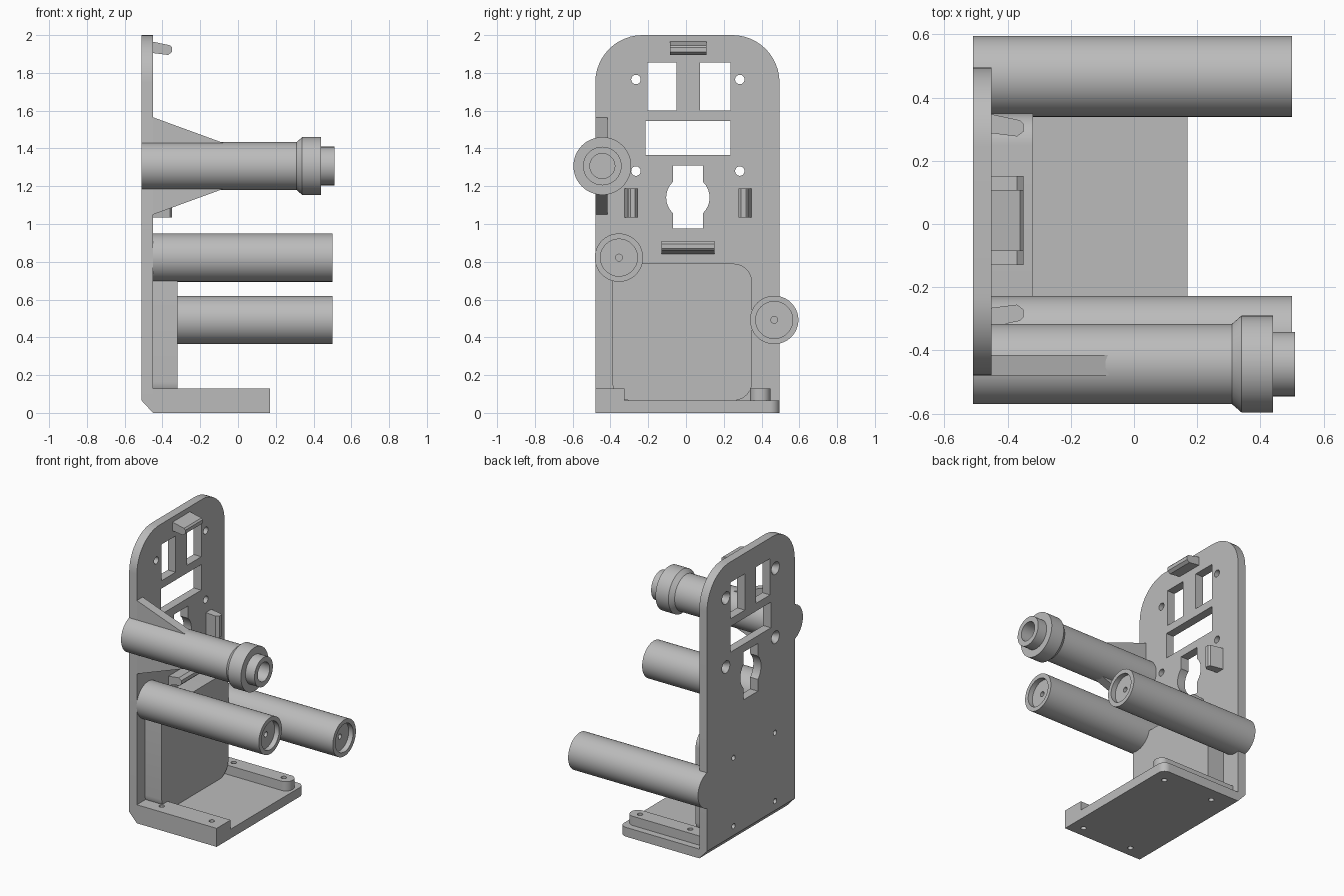
import bpy, bmesh
from math import pi, cos, sin
from mathutils import Vector

if "Cube" in bpy.data.objects:
    bpy.data.objects.remove(bpy.data.objects["Cube"], do_unlink=True)

grey = bpy.data.materials.new("light_grey")
grey.use_nodes = True
grey.diffuse_color = (0.5, 0.5, 0.5, 1)
grey.node_tree.nodes["Principled BSDF"].inputs["Base Color"].default_value = (0.5, 0.5, 0.5, 1)


def finish(name, bm):
    bmesh.ops.recalc_face_normals(bm, faces=bm.faces)
    mesh = bpy.data.meshes.new(name)
    bm.to_mesh(mesh)
    bm.free()
    mesh.materials.append(grey)
    ob = bpy.data.objects.new(name, mesh)
    bpy.context.collection.objects.link(ob)
    return ob


def place(axis, u, v, w):
    return {"x": (w, u, v), "y": (u, w, v), "z": (u, v, w)}[axis]


def prism(name, axis, pts, lo, hi):
    """Extrude a 2D outline along an axis."""
    bm = bmesh.new()
    face = bm.faces.new([bm.verts.new(place(axis, u, v, lo)) for u, v in pts])
    ext = bmesh.ops.extrude_face_region(bm, geom=[face])
    move = Vector(place(axis, 0, 0, hi - lo))
    bmesh.ops.translate(bm, vec=move, verts=[g for g in ext["geom"] if isinstance(g, bmesh.types.BMVert)])
    return finish(name, bm)


def rect(u0, u1, v0, v1, radii=(0, 0, 0, 0), steps=12):
    """Rectangle outline; radii run counter-clockwise from the low corner."""
    corners = [(u0, v0, 1, 1), (u1, v0, -1, 1), (u1, v1, -1, -1), (u0, v1, 1, -1)]
    pts = []
    for i, ((u, v, su, sv), r) in enumerate(zip(corners, radii)):
        if r == 0:
            pts.append((u, v))
            continue
        for k in range(steps + 1):
            a = pi + i * pi / 2 + k * pi / 2 / steps
            pts.append((u + su * r + r * cos(a), v + sv * r + r * sin(a)))
    return pts


def lathe(name, profile, y, z, steps=64):
    """Spin (x, radius) points around a line along x."""
    bm = bmesh.new()
    vs = [bm.verts.new((x, y, z + r)) for x, r in profile]
    es = [bm.edges.new(p) for p in zip(vs, vs[1:])]
    bmesh.ops.spin(bm, geom=vs + es, cent=(0, y, z), axis=(1, 0, 0), angle=2 * pi, steps=steps)
    bmesh.ops.remove_doubles(bm, verts=bm.verts, dist=0.0001)
    return finish(name, bm)


def disc(u, v, r, steps=32):
    return [(u + r * cos(2 * pi * k / steps), v + r * sin(2 * pi * k / steps)) for k in range(steps)]


def cut(ob, cutter):
    mod = ob.modifiers.new("cut", "BOOLEAN")
    mod.operation, mod.solver, mod.object = "DIFFERENCE", "EXACT", cutter
    bpy.context.view_layer.objects.active = ob
    bpy.ops.object.modifier_apply(modifier=mod.name)
    bpy.data.objects.remove(cutter, do_unlink=True)


def smooth(ob):
    bpy.ops.object.select_all(action="DESELECT")
    ob.select_set(True)
    bpy.context.view_layer.objects.active = ob
    bpy.ops.object.shade_smooth_by_angle(angle=0.5)


BACK, FACE = -0.51, -0.45     # thickness of the upright plate
Y0, Y1 = -0.48, 0.495         # width of plate and base

# Upright plate with round top corners
plate = prism("back_plate", "x", rect(Y0, Y1, 0.065, 2, (0, 0, 0.25, 0.25)), BACK, FACE)
windows = [(-0.205, -0.05, 1.6, 1.855), (0.075, 0.235, 1.6, 1.855),
           (-0.215, 0.235, 1.365, 1.545), (-0.07, 0.09, 0.975, 1.31)]
for w in windows:
    cut(plate, prism("window_cutter", "x", rect(*w), -0.6, -0.4))
cut(plate, prism("keyhole_cutter", "x", disc(0.01, 1.14, 0.115), -0.6, -0.4))

# Countersunk screw holes
for y in (-0.265, 0.285):
    for z in (1.28, 1.765):
        cut(plate, lathe("screw_cutter", [(-0.52, 0), (-0.52, 0.05), (-0.48, 0.025),
                                          (-0.4, 0.025), (-0.4, 0)], y, z, 32))
# Small blind holes in the back
for y in (-0.26, 0.2):
    for z in (0.13, 0.61):
        cut(plate, prism("pin_cutter", "x", disc(y, z, 0.018, 20), -0.6, FACE - 0.005))

# Raised block on the plate
block = prism("raised_block", "x", rect(-0.39, 0.35, 0.065, 0.79, (0.1,) * 4), FACE, -0.32)

# Base, its chamfered heel and two rails
base = prism("base", "z", rect(FACE, 0.17, Y0, Y1, (0, 0, 0.05, 0)), 0, 0.065)
heel = prism("heel", "y", [(FACE, 0), (FACE, 0.065), (BACK, 0.065)], Y0, Y1)
front_rail = prism("front_rail", "z", rect(FACE, 0.17, Y0, -0.325), 0.065, 0.13)
back_rail = prism("back_rail", "z", rect(FACE, 0.15, 0.34, 0.447, (0, 0.05, 0.05, 0)), 0.065, 0.13)
for x in (-0.31, 0.08):
    for y, rail in ((-0.405, front_rail), (0.395, back_rail)):
        for part in (base, rail):
            cut(part, prism("bolt_cutter", "z", disc(x, y, 0.018, 20), -0.1, 0.2))


# Plain pegs with a recessed end and a centre hole
def peg(name, start, y, z):
    return lathe(name, [(start, 0), (start, 0.128), (0.5, 0.128), (0.5, 0.098), (0.465, 0.098),
                        (0.465, 0.018), (0.4, 0.018), (0.4, 0)], y, z)


middle_peg = peg("middle_peg", FACE, -0.355, 0.822)
lower_peg = peg("lower_peg", BACK, 0.467, 0.492)

# Upper peg with a collar and hollow tip
upper_peg = lathe("upper_peg", [(BACK, 0), (BACK, 0.127), (0.31, 0.127), (0.34, 0.153), (0.44, 0.153),
                                (0.44, 0.102), (0.51, 0.102), (0.51, 0.066), (0.4, 0.066), (0.4, 0)],
                  -0.443, 1.307)

# Triangular gussets above and below the upper peg
for name, root, tip in (("upper_gusset", 1.565, 1.43), ("lower_gusset", 1.05, 1.185)):
    prism(name, "y", [(FACE, root), (-0.08, tip), (-0.08, 1.307), (FACE, 1.307)], Y0, -0.415)

# Hooked clips: (axis, centre, outward side, span)
hook = [(FACE, 0.035), (-0.36, 0.016), (-0.35, 0.005), (-0.35, -0.02), (-0.37, -0.035), (FACE, -0.025)]
clips = {"top_clip": ("y", 1.93, 1, -0.085, 0.108), "bottom_clip": ("y", 0.875, -1, -0.13, 0.152),
         "front_clip": ("z", -0.29, -1, 1.035, 1.188), "back_clip": ("z", 0.312, 1, 1.035, 1.188)}
for name, (axis, centre, side, lo, hi) in clips.items():
    prism(name, axis, [(x, centre + side * v) for x, v in hook], lo, hi)

for ob in (plate, block, base, front_rail, back_rail, middle_peg, lower_peg, upper_peg):
    smooth(ob)
